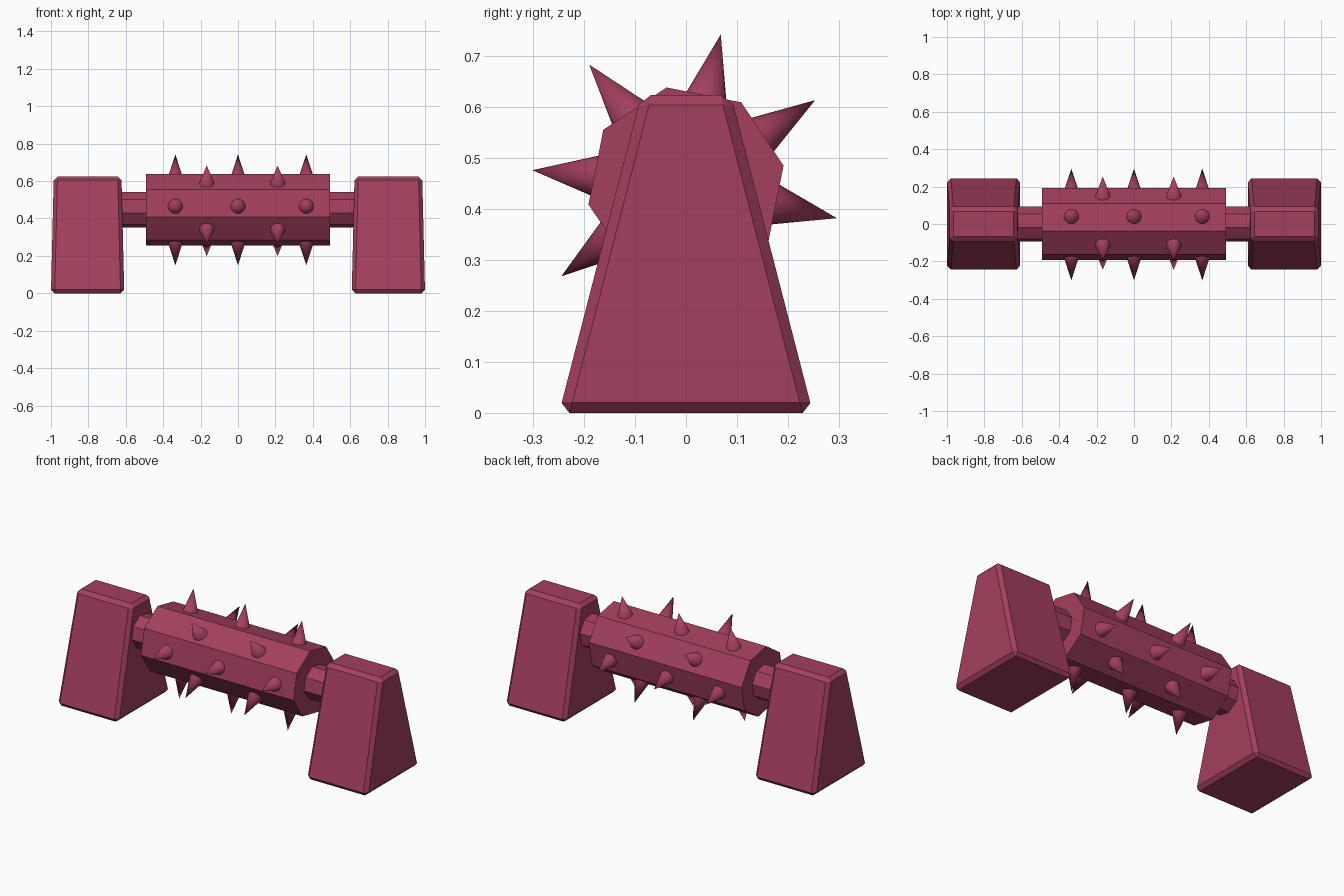
import bpy, bmesh
from math import radians, cos, sin
from mathutils import Matrix, Vector

if "Cube" in bpy.data.objects:
    bpy.data.objects.remove(bpy.data.objects["Cube"])

AXIS_Z = 0.447

mat = bpy.data.materials.new("dusty_red")
mat.diffuse_color = (0.37, 0.05, 0.11, 1)
mat.use_nodes = True
mat.node_tree.nodes["Principled BSDF"].inputs["Base Color"].default_value = mat.diffuse_color


def make_object(name, bm):
    mesh = bpy.data.meshes.new(name)
    bmesh.ops.recalc_face_normals(bm, faces=bm.faces)
    bm.to_mesh(mesh)
    bm.free()
    obj = bpy.data.objects.new(name, mesh)
    bpy.context.collection.objects.link(obj)
    mesh.materials.append(mat)
    return obj


def octagon_bar(name, radius, length):
    bm = bmesh.new()
    m = (Matrix.Translation((0, 0, AXIS_Z)) @ Matrix.Rotation(radians(90), 4, 'Y')
         @ Matrix.Rotation(radians(11.25), 4, 'Z'))
    bmesh.ops.create_cone(bm, cap_ends=True, segments=8, radius1=radius,
                          radius2=radius, depth=length, matrix=m)
    return make_object(name, bm)


# Roller drum and the thinner axle through it
octagon_bar("roller_drum", 0.195, 0.985)
octagon_bar("axle", 0.096, 1.5)

# Rings of spikes, alternate rings staggered around the drum
ring_a = (77, 174.5, 258, 347.6)
ring_b = (33.3, 128.8, 216.2, 305)
rings = [(-0.335, ring_a), (-0.167, ring_b), (0, ring_a), (0.212, ring_b), (0.365, ring_a)]
ROOT, TIP = 0.16, 0.303
bm = bmesh.new()
for x, angles in rings:
    for a in angles:
        d = Vector((0, cos(radians(a)), sin(radians(a))))
        centre = Vector((x, 0, AXIS_Z)) + d * (ROOT + TIP) / 2
        m = Matrix.Translation(centre) @ d.to_track_quat('Z', 'Y').to_matrix().to_4x4()
        bmesh.ops.create_cone(bm, cap_ends=True, segments=24, radius1=0.046,
                              radius2=0, depth=TIP - ROOT, matrix=m)
spikes = make_object("spikes", bm)
bpy.context.view_layer.objects.active = spikes
spikes.select_set(True)
bpy.ops.object.shade_smooth_by_angle(angle=radians(40))

# Tapered end supports with chamfered edges
for side, name in ((-1, "left_support"), (1, "right_support")):
    bm = bmesh.new()
    bmesh.ops.create_cube(bm, size=2)
    for v in bm.verts:
        top = v.co.z > 0
        v.co.x = side * 0.804 + v.co.x * (0.181 if top else 0.196)
        v.co.y *= 0.088 if top else 0.249
        v.co.z = 0.624 if top else 0
    bmesh.ops.bevel(bm, geom=bm.edges[:], offset=0.02, segments=1,
                    profile=0.5, affect='EDGES')
    make_object(name, bm)
